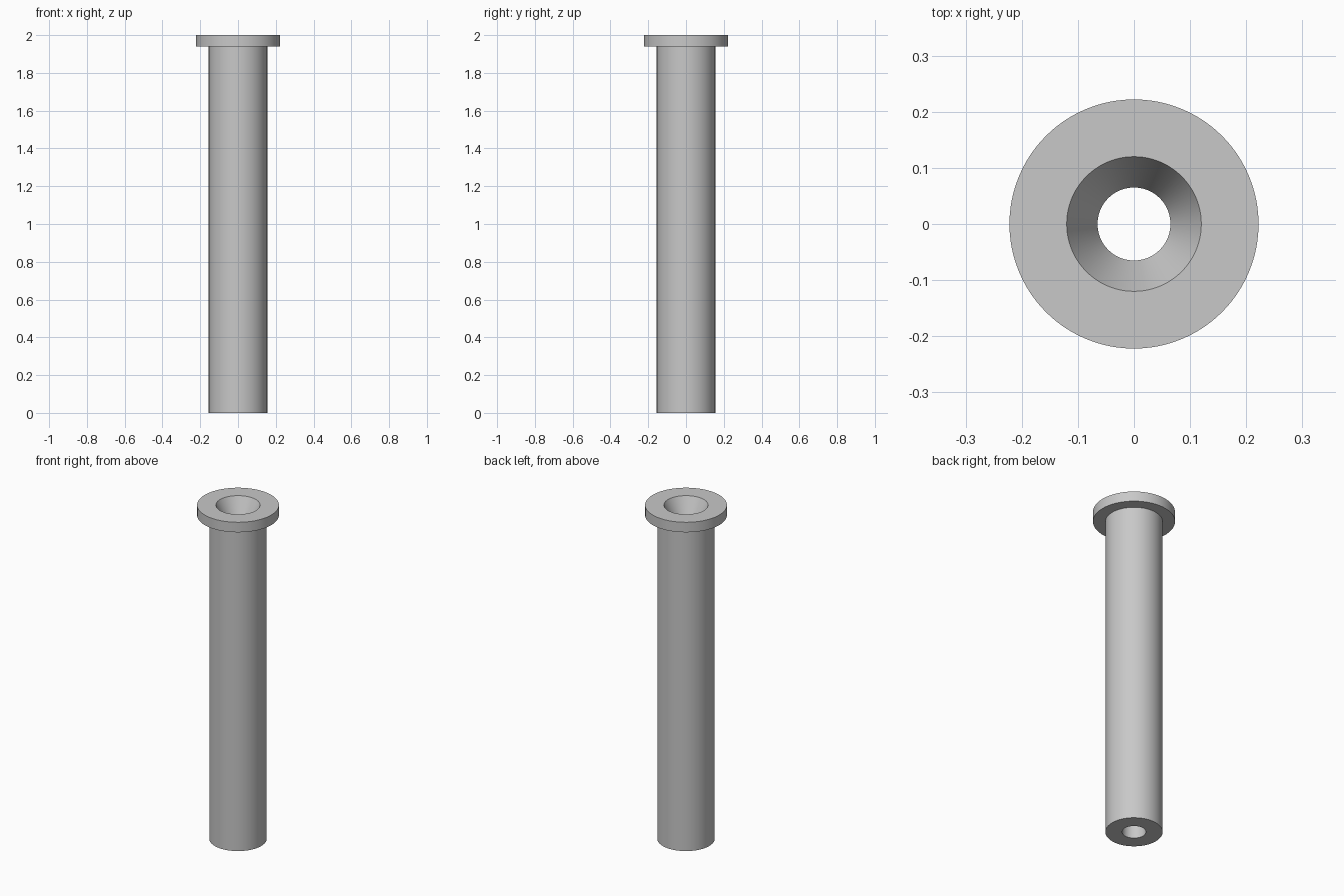
import bpy
import bmesh
import math

cube = bpy.data.objects.get("Cube")
if cube:
    bpy.data.objects.remove(cube, do_unlink=True)

SIDES = 96
HEIGHT = 2.0
FLANGE_RADIUS, FLANGE_BOTTOM = 0.222, 1.94
SHAFT_RADIUS = 0.155
BORE_RADIUS = 0.065
MOUTH_RADIUS, MOUTH_DEPTH = 0.12, 0.11

# Plain grey metal
grey = bpy.data.materials.new("grey metal")
grey.use_nodes = True
colour = (0.58, 0.58, 0.58, 1.0)
grey.diffuse_color = colour
grey.node_tree.nodes["Principled BSDF"].inputs["Base Color"].default_value = colour


def revolve(name, profile, material):
    """Turn a closed (radius, height) profile around the z axis."""
    bm = bmesh.new()
    verts = [bm.verts.new((r, 0, z)) for r, z in profile]
    edges = [bm.edges.new((v, verts[(i + 1) % len(verts)]))
             for i, v in enumerate(verts)]
    bmesh.ops.spin(bm, geom=verts + edges, cent=(0, 0, 0), axis=(0, 0, 1),
                   angle=math.tau, steps=SIDES, use_merge=True)
    bmesh.ops.remove_doubles(bm, verts=bm.verts, dist=0.0001)
    bmesh.ops.recalc_face_normals(bm, faces=bm.faces)
    mesh = bpy.data.meshes.new(name)
    bm.to_mesh(mesh)
    bm.free()
    mesh.materials.append(material)
    obj = bpy.data.objects.new(name, mesh)
    bpy.context.collection.objects.link(obj)
    bpy.ops.object.select_all(action='DESELECT')
    obj.select_set(True)
    bpy.context.view_layer.objects.active = obj
    bpy.ops.object.shade_smooth_by_angle(angle=math.radians(20))
    return obj


# Hollow shaft with a top flange and a countersunk mouth
revolve("flanged_sleeve", [
    (BORE_RADIUS, 0),
    (SHAFT_RADIUS, 0),
    (SHAFT_RADIUS, FLANGE_BOTTOM),
    (FLANGE_RADIUS, FLANGE_BOTTOM),
    (FLANGE_RADIUS, HEIGHT),
    (MOUTH_RADIUS, HEIGHT),
    (BORE_RADIUS, HEIGHT - MOUTH_DEPTH),
], grey)
